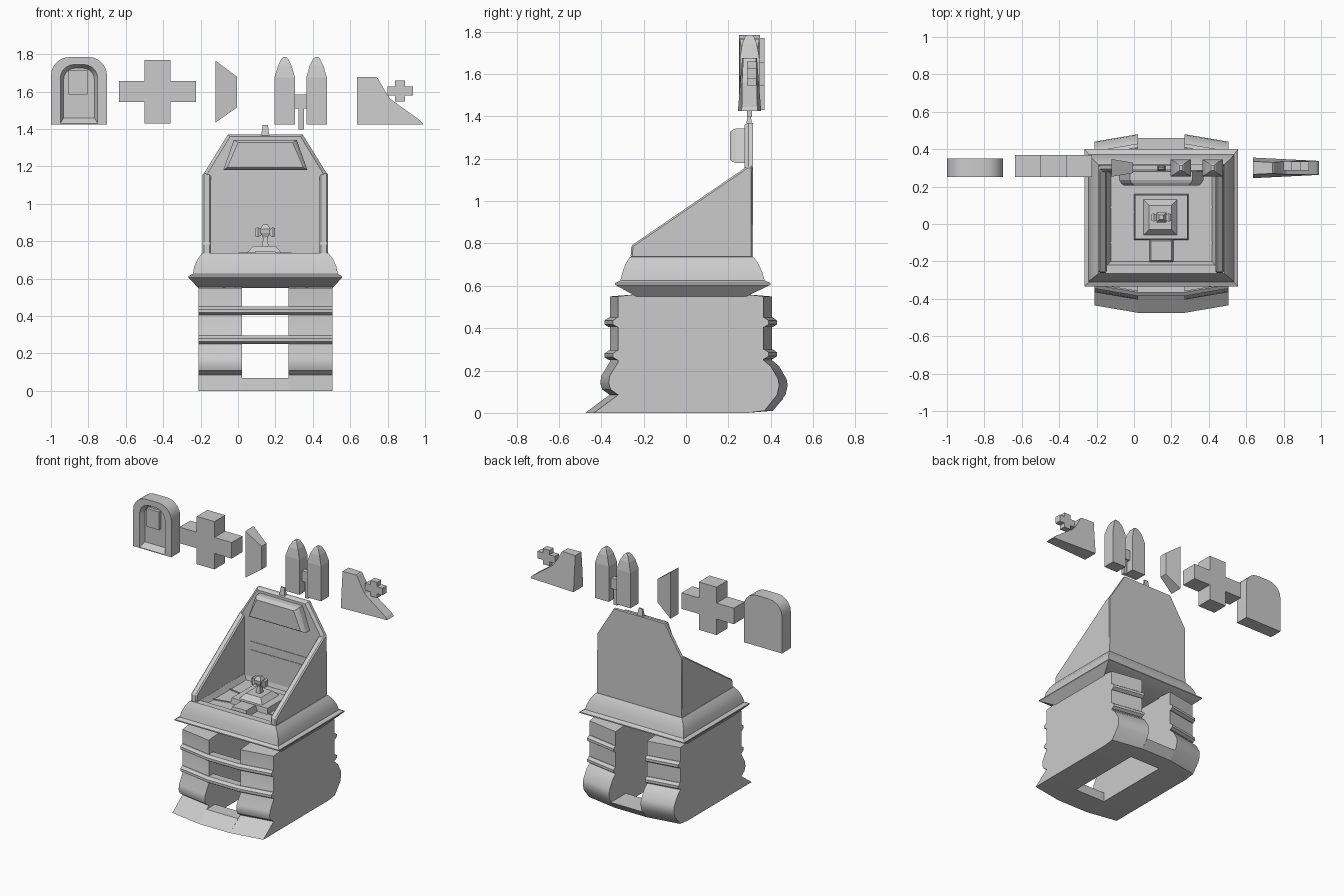
import bpy, bmesh, math

C = 0.146  # centre line of the booth in x


def loft(name, loops, smooth=False):
    """Skin a list of equal-length closed loops and cap both ends."""
    bm = bmesh.new()
    rings = [[bm.verts.new(p) for p in lp] for lp in loops]
    n = len(rings[0])
    for a, b in zip(rings, rings[1:]):
        for i in range(n):
            bm.faces.new((a[i], a[(i + 1) % n], b[(i + 1) % n], b[i]))
    bm.faces.new(rings[0])
    bm.faces.new(rings[-1])
    bmesh.ops.recalc_face_normals(bm, faces=bm.faces)
    me = bpy.data.meshes.new(name)
    bm.to_mesh(me)
    bm.free()
    ob = bpy.data.objects.new(name, me)
    bpy.context.collection.objects.link(ob)
    if smooth:
        bpy.ops.object.select_all(action='DESELECT')
        ob.select_set(True)
        bpy.context.view_layer.objects.active = ob
        bpy.ops.object.shade_smooth_by_angle(angle=math.radians(35))
    return ob


def rect(cx, cy, hx, hy, z):
    return [(cx - hx, cy - hy, z), (cx + hx, cy - hy, z), (cx + hx, cy + hy, z), (cx - hx, cy + hy, z)]


def box(name, x0, x1, y0, y1, z0, z1, inset=0.0):
    cx, cy, hx, hy = (x0 + x1) / 2, (y0 + y1) / 2, (x1 - x0) / 2, (y1 - y0) / 2
    return loft(name, [rect(cx, cy, hx, hy, z0), rect(cx, cy, hx - inset, hy - inset, z1)])


def xz(pts, y):
    return [(x, y, z) for x, z in pts]


# Legs: side profile, outer end pulled in by 0.04 so front and back are angled
LEG = [(-0.475, 0), (-0.36, 0.085), (-0.395, 0.11), (-0.405, 0.14), (-0.4, 0.175), (-0.36, 0.24),
       (-0.36, 0.55), (-0.235, 0.56), (0.285, 0.56), (0.405, 0.55), (0.405, 0.25), (0.44, 0.22),
       (0.475, 0.16), (0.48, 0.13), (0.47, 0.085), (0.41, 0.01), (0.29, 0)]


def pull(y):
    return y + 0.04 if y < -0.3 else (y - 0.04 if y > 0.3 else y)


def rib(x, y, z):
    d = -1 if y < 0 else 1
    return [(x, y + d * a, z + b) for a, b in
            [(-0.05, -0.018), (0.005, -0.025), (0.025, -0.012), (0.025, 0.006), (0.005, 0.02), (-0.05, 0.018)]]


for side, s in (("left", -1), ("right", 1)):
    xi, xo = C + s * 0.124, C + s * 0.358
    loft(side + "_leg", [[(xi, y, z) for y, z in LEG], [(xo, pull(y), z) for y, z in LEG]], True)
    for z in (0.28, 0.43):
        loft(side + "_rear_rib", [rib(xi, 0.405, z), rib(xo, 0.365, z)])

# Front ribs run across the opening
for z in (0.275, 0.43):
    loft("front_rib", [rib(C + d, y, z) for d, y in
                       ((-0.358, -0.32), (-0.124, -0.36), (0.124, -0.36), (0.358, -0.32))])

# Sills joining the legs near the ground
for name, pts in (("front_sill", [(-0.475, 0), (-0.385, 0.068), (-0.29, 0.068), (-0.29, 0)]),
                  ("rear_sill", [(0.29, 0), (0.29, 0.068), (0.46, 0.068), (0.41, 0.01)])):
    loft(name, [[(C + d, y, z) for y, z in pts] for d in (-0.124, 0.124)])

# Skirted tub: underside, sharp rim, curved shoulder and sunken floor (half x, y0, y1, z)
TUB = [(0.358, -0.235, 0.285, 0.55), (0.411, -0.335, 0.4, 0.605), (0.411, -0.335, 0.4, 0.613),
       (0.388, -0.31, 0.372, 0.625), (0.38, -0.3, 0.36, 0.665), (0.362, -0.285, 0.342, 0.705),
       (0.337, -0.265, 0.318, 0.737), (0.29, -0.22, 0.28, 0.737), (0.27, -0.2, 0.27, 0.7)]
loft("tub", [rect(C, (a + b) / 2, h, (b - a) / 2, z) for h, a, b, z in TUB], True)

# Sloping side walls
WALL = [(-0.262, 0.73), (-0.258, 0.79), (0.29, 1.165), (0.316, 1.165), (0.316, 0.73)]
for side, s in (("left", -1), ("right", 1)):
    w = loft(side + "_wall", [[(C + s * d, y, z) for y, z in WALL] for d in (0.335, 0.29)])
    m = w.modifiers.new("edge", 'BEVEL')
    m.width, m.segments = 0.008, 1


# Back wall with clipped upper corners and chamfered front edge
def back(i):
    return [(C - 0.334 + i, 0.73), (C + 0.334 - i, 0.73), (C + 0.33 - i, 1.16), (C + 0.2 - i * .6, 1.37 - i * .5),
            (C - 0.2 + i * .6, 1.37 - i * .5), (C - 0.33 + i, 1.16)]


loft("back_wall", [xz(back(0), 0.316), xz(back(0), 0.295), xz(back(0.02), 0.277)])
for z in (0.92, 0.98):
    box("back_seam", C - 0.24, C + 0.24, 0.273, 0.28, z - 0.002, z + 0.002)


# Padded headrest
def pad(i):
    return [(C - 0.225 + i, 1.18 + i * .7), (C + 0.225 - i, 1.18 + i * .7),
            (C + 0.168 - i, 1.342 - i * .7), (C - 0.168 + i, 1.342 - i * .7)]


loft("headrest", [xz(pad(i), y) for i, y in ((0, 0.28), (0, 0.235), (0.01, 0.218), (0.022, 0.207))])
box("antenna", C - 0.022, C + 0.022, 0.285, 0.311, 1.365, 1.42, 0.008)

# Floor console with control stick
box("console_base", C - 0.146, C + 0.146, -0.085, 0.16, 0.695, 0.74, 0.006)
box("console_tongue", C - 0.065, C + 0.065, -0.205, -0.08, 0.695, 0.745, 0.01)
box("console_top", C - 0.095, C + 0.085, -0.06, 0.13, 0.74, 0.775, 0.03)
box("stick", C - 0.018, C + 0.018, 0.015, 0.055, 0.77, 0.82, 0.007)
loft("stick_knob", [rect(C, 0.035, h, h, z) for h, z in
                    ((0.011, 0.815), (0.025, 0.845), (0.027, 0.865), (0.012, 0.89))])
for s in (-1, 1):
    loft("stick_grip", [[(C + s * d, 0.035 + a * h, 0.848 + b * h * 1.2) for a, b in
                         ((-1, -1), (1, -1), (1, 1), (-1, 1))] for d, h in ((0.015, 0.01), (0.04, 0.022), (0.053, 0.018))])
    for y0, y1 in ((-0.07, -0.1), (0.065, 0.09)):
        loft("floor_seam", [[(C + s * d, y - 0.004, 0.698), (C + s * d, y + 0.004, 0.698),
                             (C + s * d, y + 0.004, 0.706), (C + s * d, y - 0.004, 0.706)]
                            for d, y in ((0.14, y0), (0.275, y1))])


# Floating accessories, left to right: arched tablet
def arch(hw, z0, z1, r, cx=-0.85):
    pts = [(cx - hw, z0), (cx + hw, z0)]
    for k in range(2):
        for i in range(6):
            a = math.radians(90 * k + 18 * i)
            pts.append((cx + (hw - r) * (1 - 2 * k) + r * math.cos(a), z1 - r + r * math.sin(a)))
    return pts


loft("arched_tablet", [xz(arch(0.15, 1.425, 1.785, 0.1), 0.35), xz(arch(0.15, 1.425, 1.785, 0.1), 0.25),
                       xz(arch(0.1, 1.43, 1.745, 0.075), 0.25), xz(arch(0.082, 1.46, 1.725, 0.06), 0.285)], True)
box("tablet_tag", -0.905, -0.805, 0.262, 0.29, 1.585, 1.715)


# Plus shapes
def plus(name, cx, cz, hx, hz, bx, bz, y0, y1):
    pts = [(-hx, -bz), (-bx, -bz), (-bx, -hz), (bx, -hz), (bx, -bz), (hx, -bz),
           (hx, bz), (bx, bz), (bx, hz), (-bx, hz), (-bx, bz), (-hx, bz)]
    pts = [(cx + x, cz + z) for x, z in pts]
    return loft(name, [xz(pts, y0), xz(pts, y1)])


plus("large_plus", -0.43, 1.6, 0.205, 0.17, 0.07, 0.057, 0.25, 0.37)
plus("small_plus", 0.867, 1.603, 0.068, 0.056, 0.027, 0.025, 0.287, 0.333)

# Tapered fin
loft("fin", [[(x, 0.3 - h, a), (x, 0.3 + h, a), (x, 0.3 + h, b), (x, 0.3 - h, b)]
             for x, h, a, b in ((-0.12, 0.047, 1.435, 1.765), (-0.006, 0.028, 1.515, 1.68))])

# Twin pointed pods with connector and stem
for cx in (0.25, 0.42):
    loft("pod", [rect(cx, 0.3, hx, hy, z) for hx, hy, z in
                 ((0.055, 0.046, 1.425), (0.055, 0.046, 1.675), (0.036, 0.035, 1.74), (0.018, 0.022, 1.775),
                  (0.008, 0.014, 1.785))])
box("pod_connector", 0.3, 0.37, 0.285, 0.32, 1.51, 1.585)
box("pod_stem", 0.324, 0.352, 0.288, 0.312, 1.397, 1.515)

# Wedge that narrows upward
WEDGE = [(0.637, 1.425), (0.99, 1.425), (0.975, 1.445), (0.815, 1.56), (0.785, 1.605), (0.747, 1.672),
         (0.74, 1.677), (0.637, 1.677)]
loft("wedge", [[(x, 0.3 + s * (0.055 - (z - 1.425) * 0.08 - max(0, x - 0.637) * 0.05), z) for x, z in WEDGE]
               for s in (-1, 1)])
